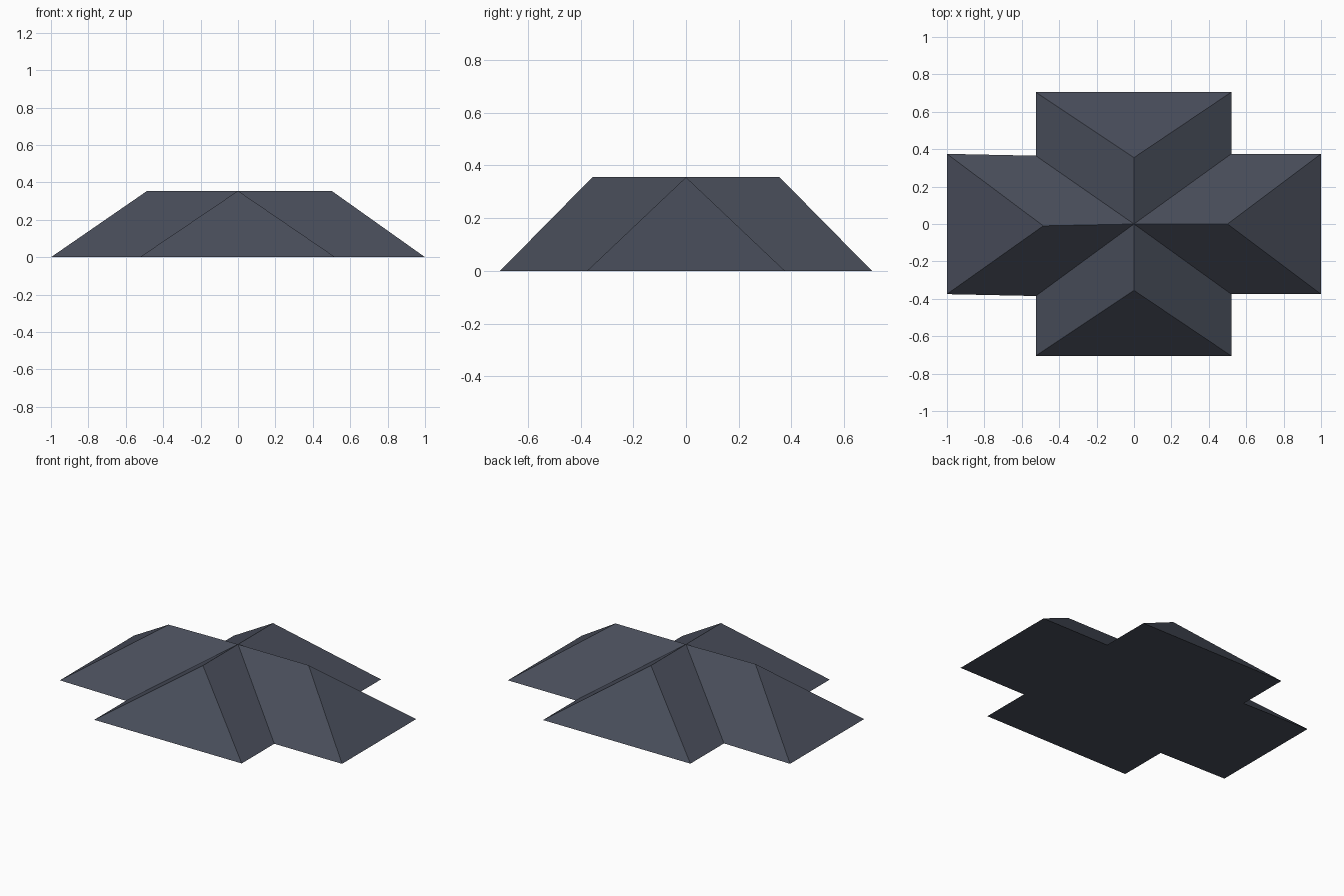
import bpy, bmesh

if "Cube" in bpy.data.objects:
    bpy.data.objects.remove(bpy.data.objects["Cube"])

slate = bpy.data.materials.new("dark slate")
slate.diffuse_color = (0.065, 0.074, 0.102, 1)
slate.use_nodes = True
slate.node_tree.nodes["Principled BSDF"].inputs["Base Color"].default_value = slate.diffuse_color

H = 0.355                      # ridge height
L, R, V = -0.525, 0.52, 0.375  # valley corner positions

bm = bmesh.new()
apex = bm.verts.new((0, 0, H))

# Valley corners, anticlockwise from front right (left pair sits slightly lower in y)
valleys = [bm.verts.new((x, y, 0)) for x, y in
           ((R, -V), (R, V), (L, V - 0.01), (L, -V - 0.01))]

# Arms: first eave corner, second eave corner, ridge end (anticlockwise)
arms = [((1, -V), (1, V), (0.5, 0)),               # right
        ((R, 0.705), (L, 0.705), (0, 0.355)),      # back
        ((-1, V), (-1, -V), (-0.485, -0.01)),      # left
        ((L, -0.705), (R, -0.705), (0, -0.355))]   # front

outline = []
for i, (a, b, ridge) in enumerate(arms):
    v0, v1 = valleys[i], valleys[(i + 1) % 4]
    a, b = (bm.verts.new((*p, 0)) for p in (a, b))
    r = bm.verts.new((*ridge, H))
    bm.faces.new((a, b, r))            # hip end
    bm.faces.new((v0, a, r, apex))     # slopes either side of the ridge
    bm.faces.new((b, v1, apex, r))
    outline += [v0, a, b]

# Flat underside
bm.faces.new(outline[::-1])
bmesh.ops.recalc_face_normals(bm, faces=bm.faces[:])

mesh = bpy.data.meshes.new("cross_hip_roof")
bm.to_mesh(mesh)
bm.free()
mesh.materials.append(slate)
roof = bpy.data.objects.new("cross_hip_roof", mesh)
bpy.context.collection.objects.link(roof)
